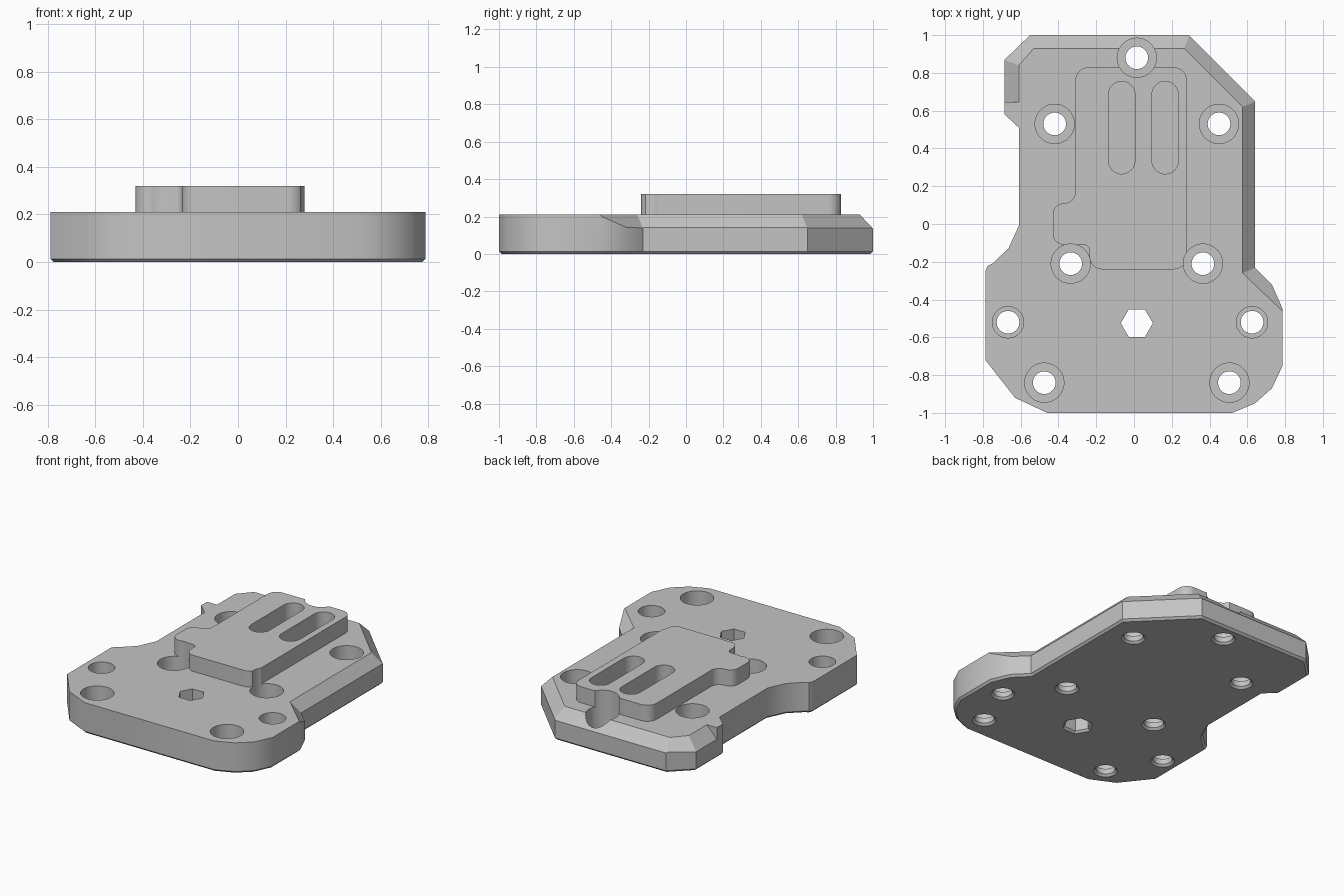
import bpy, bmesh
from math import cos, sin, pi, radians
from mathutils import Vector

cube = bpy.data.objects.get("Cube")
if cube:
    bpy.data.objects.remove(cube)

grey = bpy.data.materials.new("plain_grey")
grey.use_nodes = True
grey.diffuse_color = (0.55, 0.55, 0.55, 1)
grey.node_tree.nodes["Principled BSDF"].inputs["Base Color"].default_value = grey.diffuse_color

TOP, PAD_TOP, BEVEL = 0.21, 0.32, 0.014


def loft(name, loops):
    """Solid through matching closed 3D loops, capped at both ends."""
    bm = bmesh.new()
    rings = [[bm.verts.new(p) for p in loop] for loop in loops]
    n = len(rings[0])
    for a, b in zip(rings, rings[1:]):
        for i in range(n):
            j = (i + 1) % n
            bm.faces.new((a[i], a[j], b[j], b[i]))
    bm.faces.new(rings[0][::-1])
    bm.faces.new(rings[-1])
    bmesh.ops.recalc_face_normals(bm, faces=bm.faces)
    mesh = bpy.data.meshes.new(name)
    bm.to_mesh(mesh)
    bm.free()
    mesh.materials.append(grey)
    obj = bpy.data.objects.new(name, mesh)
    bpy.context.collection.objects.link(obj)
    return obj


def at(points, z):
    return [(p[0], p[1], z) for p in points]


def miters(points, closed):
    """Outward miter direction at each point of a counter-clockwise path."""
    pts = [Vector(p) for p in points]
    n, result = len(pts), []
    for i, p in enumerate(pts):
        before = p - pts[i - 1] if closed or i > 0 else pts[1] - p
        after = pts[(i + 1) % n] - p if closed or i < n - 1 else before
        a, b = (Vector((d.y, -d.x)).normalized() for d in (before, after))
        result.append((a + b) / (1 + a.dot(b)))
    return result


def circle(x, y, r, n=40):
    return [(x + r * cos(2 * pi * i / n), y + r * sin(2 * pi * i / n)) for i in range(n)]


def rounded(corners, steps=8):
    """Square corners given as (x, y, radius), turned into fillets."""
    result = []
    for i, (x, y, r) in enumerate(corners):
        v = Vector((x, y))
        d1 = (Vector(corners[i - 1][:2]) - v).normalized()
        d2 = (Vector(corners[(i + 1) % len(corners)][:2]) - v).normalized()
        for k in range(steps + 1):
            t = pi / 2 * k / steps
            result.append(v + r * (d1 + d2 - d2 * cos(t) - d1 * sin(t)))
    return result


def combine(target, tool, operation="DIFFERENCE"):
    mod = target.modifiers.new(operation.lower(), "BOOLEAN")
    mod.operation, mod.object, mod.solver = operation, tool, "EXACT"
    bpy.context.view_layer.objects.active = target
    bpy.ops.object.modifier_apply(modifier=mod.name)
    bpy.data.objects.remove(tool)


# Base plate with a fine bevel round the underside
outline = [(-0.46, -1), (0.52, -1), (0.64, -0.95), (0.73, -0.87), (0.787, -0.75),
           (0.787, -0.45), (0.73, -0.32), (0.64, -0.23), (0.64, 0.65), (0.29, 1),
           (-0.55, 1), (-0.685, 0.87), (-0.685, 0.58), (-0.61, 0.51), (-0.61, -0.01),
           (-0.665, -0.13), (-0.75, -0.21), (-0.775, -0.222), (-0.787, -0.25),
           (-0.787, -0.72), (-0.63, -0.92)]
inset = [Vector(p) - m * BEVEL for p, m in zip(outline, miters(outline, True))]
plate = loft("mounting_plate", [at(inset, 0), at(outline, BEVEL), at(outline, TOP)])

# Sloped upper edge along the side and back
edge = [(0.9, -0.57), (0.575, -0.26), (0.575, 0.62), (0.265, 0.93),
        (-0.53, 0.93), (-0.61, 0.84), (-0.61, 0.645)]
sections = []
for p, m in zip(edge, miters(edge, False)):
    q = Vector(p) + m * 0.1
    sections.append([(*p, TOP), (*q, TOP - 0.107), (*q, 0.3), (*p, 0.3)])
combine(plate, loft("edge_cutter", sections))

# Raised pad with a side lobe
pad = rounded([(-0.235, -0.24, 0.065), (0.28, -0.24, 0.07), (0.28, 0.83, 0.07),
               (-0.31, 0.83, 0.07), (-0.31, 0.11, 0.06), (-0.43, 0.11, 0.06),
               (-0.43, -0.11, 0.06), (-0.235, -0.11, 0.03)])
combine(plate, loft("raised_pad", [at(pad, 0.12), at(pad, PAD_TOP)]), "UNION")

# Two long pockets in the pad
for x in (-0.065, 0.165):
    r = 0.07
    slot = rounded([(x - r, 0.265, r), (x + r, 0.265, r), (x + r, 0.755, r), (x - r, 0.755, r)])
    slot = [p for i, p in enumerate(slot) if (p - slot[i - 1]).length > 1e-4]
    combine(plate, loft("slot_cutter", [at(slot, 0.15), at(slot, 0.4)]))

# Counterbored screw holes with bevelled mouths underneath
LARGE, SMALL, SHAFT, SEAT = 0.104, 0.083, 0.06, 0.05
holes = [(0.015, 0.88, LARGE), (-0.42, 0.53, LARGE), (0.45, 0.53, LARGE),
         (-0.335, -0.21, LARGE), (0.365, -0.21, LARGE), (-0.475, -0.84, LARGE),
         (0.505, -0.84, LARGE), (-0.667, -0.52, SMALL), (0.625, -0.52, SMALL)]
for x, y, r in holes:
    profile = [(SHAFT + 2 * BEVEL, -BEVEL), (SHAFT, BEVEL), (SHAFT, SEAT), (r, SEAT), (r, 0.4)]
    combine(plate, loft("hole_cutter", [at(circle(x, y, w), z) for w, z in profile]))

# Hexagonal through hole
profile = [(0.085 + 2 * BEVEL, -BEVEL), (0.085, BEVEL), (0.085, 0.4)]
combine(plate, loft("hex_cutter", [at(circle(0.015, -0.525, w, 6), z) for w, z in profile]))

bpy.ops.object.select_all(action="DESELECT")
plate.select_set(True)
bpy.context.view_layer.objects.active = plate
bpy.ops.object.shade_smooth_by_angle(angle=radians(28))
